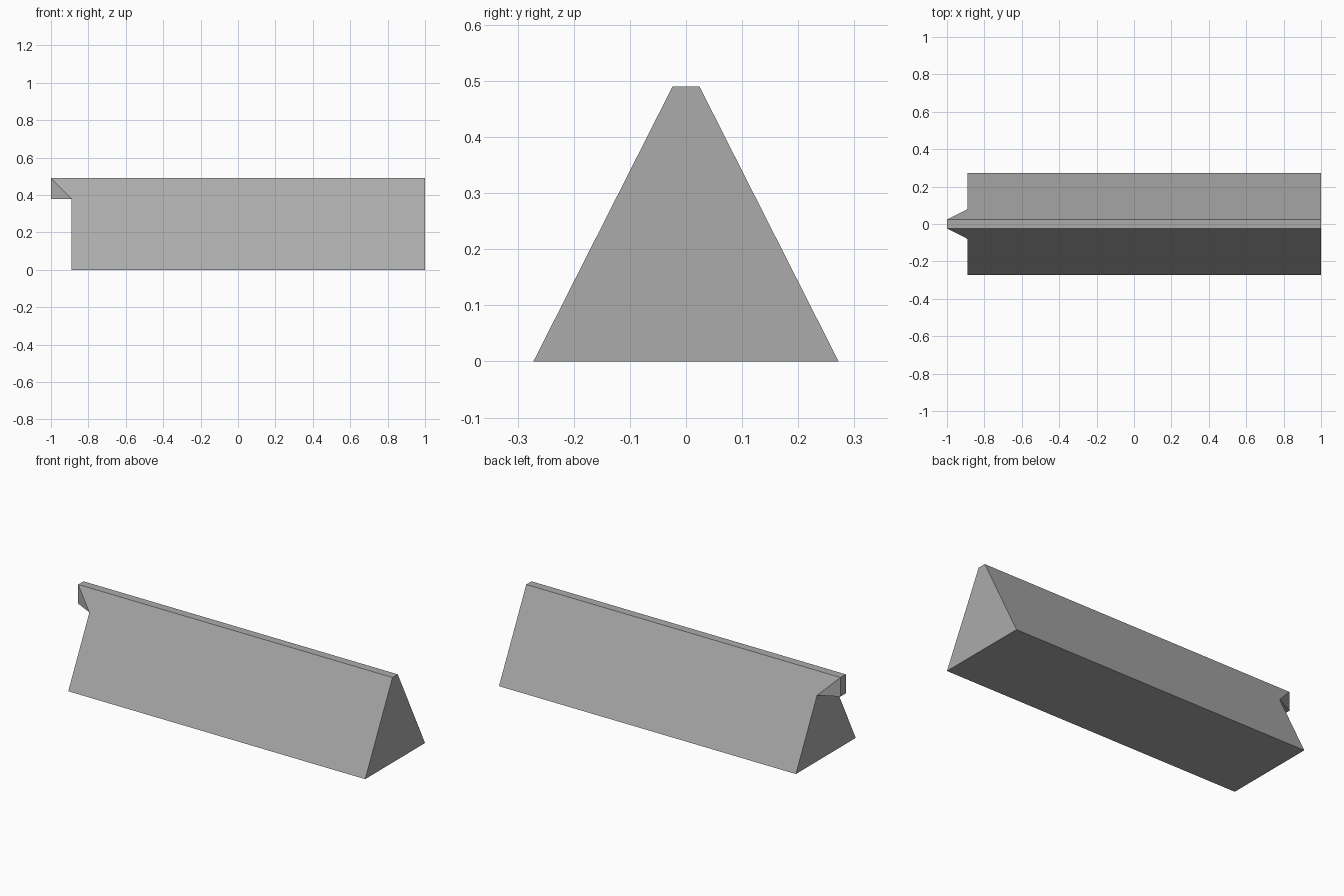
import bpy
import bmesh

cube = bpy.data.objects.get("Cube")
if cube:
    bpy.data.objects.remove(cube, do_unlink=True)

# Main dimensions
HEIGHT, BASE, RIDGE = 0.49, 0.272, 0.024
RIGHT, LEFT, TIP, STEP = 1.0, -0.89, -1.0, 0.38
SHOULDER = BASE + (RIDGE - BASE) * STEP / HEIGHT

grey = bpy.data.materials.new("plain grey")
grey.use_nodes = True
colour = (0.41, 0.41, 0.41, 1)
grey.diffuse_color = colour
grey.node_tree.nodes["Principled BSDF"].inputs["Base Color"].default_value = colour

bm = bmesh.new()


def side(s):
    """Corner points of one sloping side, s = -1 front, +1 back."""
    points = {
        "foot_r": (RIGHT, s * BASE, 0),
        "top_r": (RIGHT, s * RIDGE, HEIGHT),
        "top_l": (TIP, s * RIDGE, HEIGHT),
        "shoulder": (LEFT, s * SHOULDER, STEP),
        "foot_l": (LEFT, s * BASE, 0),
        "nose": (TIP, s * RIDGE, STEP),
    }
    v = {name: bm.verts.new(p) for name, p in points.items()}
    bm.faces.new([v[n] for n in ("foot_r", "top_r", "top_l", "shoulder", "foot_l")])
    bm.faces.new([v[n] for n in ("top_l", "nose", "shoulder")])
    return v


front, back = side(-1), side(1)

# Strips joining both sides: right end, ridge, nose tip, nose underside, left end, base
outline = ["foot_r", "top_r", "top_l", "nose", "shoulder", "foot_l"]
for a, b in zip(outline, outline[1:] + outline[:1]):
    bm.faces.new((front[a], front[b], back[b], back[a]))
bmesh.ops.recalc_face_normals(bm, faces=bm.faces)

mesh = bpy.data.meshes.new("wedge_barrier")
bm.to_mesh(mesh)
bm.free()
mesh.materials.append(grey)
barrier = bpy.data.objects.new("wedge_barrier", mesh)
bpy.context.collection.objects.link(barrier)
